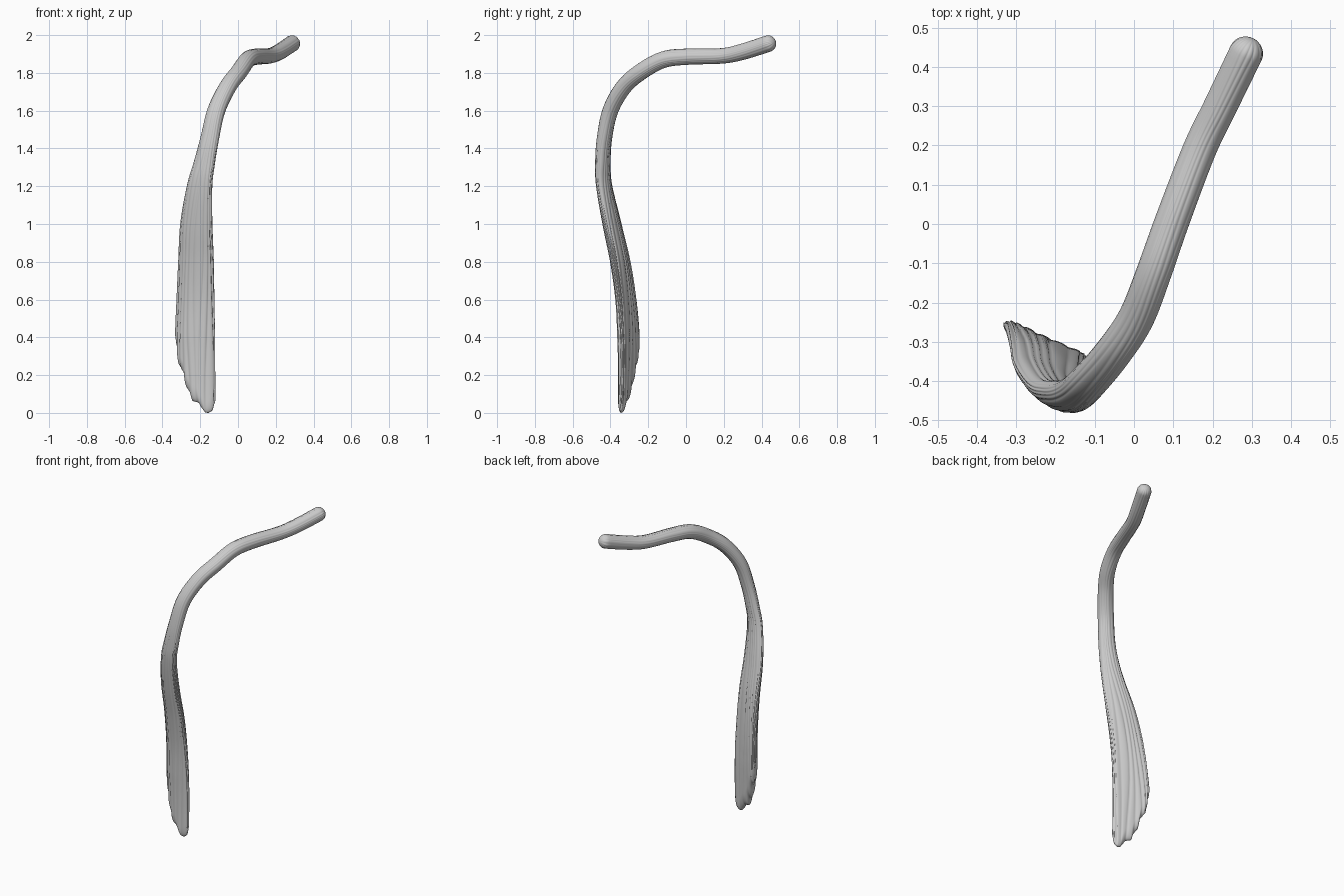
import bpy, bmesh, math
from mathutils import Vector

if "Cube" in bpy.data.objects:
    bpy.data.objects.remove(bpy.data.objects["Cube"])

# Path keys from the round top end to the fanned bottom: x, y, z, half width, half thickness
KEYS = [
    (.285, .435, 1.955, .044, .044), (.220, .30, 1.912, .043, .043),
    (.167, .19, 1.890, .043, .041), (.098, .01, 1.886, .044, .043),
    (.052, -.12, 1.870, .045, .044), (.005, -.24, 1.805, .046, .044),
    (-.055, -.33, 1.725, .047, .043), (-.115, -.40, 1.600, .049, .041),
    (-.150, -.432, 1.45, .052, .038), (-.178, -.440, 1.32, .060, .036),
    (-.202, -.433, 1.2, .072, .034), (-.220, -.390, 1.0, .092, .036),
    (-.222, -.344, .8, .102, .036), (-.225, -.313, .6, .109, .034),
    (-.227, -.298, .4, .116, .034), (-.226, -.296, .2, .116, .030),
    (-.224, -.300, 0, .116, .026)]
KEYS = [Vector(k) for k in KEYS]
K0 = 11                     # key at z = 1, where the fan begins
# Ragged lower edge: position across the fan, height
EDGE = [(-1, .41), (-.87, .32), (-.78, .26), (-.5, .215), (-.4, .15), (-.17, .12),
        (-.08, .08), (.25, .07), (.4, .04), (.55, .007), (.7, 0), (.85, .02), (1, .08)]
WIDE = Vector((.91, -.41, 0)).normalized()
N = 120


def path(k):
    k = min(max(k, 0), len(KEYS) - 1)
    i = min(int(k), len(KEYS) - 2)
    t = k - i
    p0, p1, p2 = KEYS[max(i - 1, 0)], KEYS[i], KEYS[i + 1]
    p3 = KEYS[min(i + 2, len(KEYS) - 1)]
    return .5 * (2 * p1 + (p2 - p0) * t + (2 * p0 - 5 * p1 + 4 * p2 - p3) * t * t
                 + (3 * p1 - p0 - 3 * p2 + p3) * t ** 3)


def edge_height(u):
    for (u0, z0), (u1, z1) in zip(EDGE, EDGE[1:]):
        if u <= u1:
            return z0 + (z1 - z0) * (u - u0) / (u1 - u0)
    return EDGE[-1][1]


def groove(ang, k):
    w = ang + .12 * math.sin(3 * ang + .5 * k) + .06 * math.sin(5 * ang - .8 * k)
    depth = .05 + .11 * min(max((k - 7) / 5, 0), 1)
    return 1 - depth * (1 - abs(math.sin(9 * w))) ** 1.3


def skin_point(k, ang, shrink=1, push=0, thin=1):
    p = path(k)
    tan = (path(k + .05) - path(k - .05)).to_3d().normalized()
    wide = (WIDE - tan * WIDE.dot(tan)).normalized()
    deep = tan.cross(wide).normalized()
    u, v = math.cos(ang), math.sin(ang)
    g = groove(ang, k) * shrink
    if deep.y > 0 and k > 8:
        deep = -deep
        v = -v
    bow = .022 * min(max((k - 10) / 4, 0), 1) * (1 - u * u)
    return (p.to_3d() + wide * (p[3] * u * (1 - (1 - g) * .4 if shrink == 1 else g))
            + deep * (p[4] * v * g * thin + bow) - tan * push)


angles = [2 * math.pi * i / N for i in range(N)]
rings = []
# Rounded upper end
for j in range(1, 8):
    f = j / 8 * math.pi / 2
    rings.append([skin_point(0, a, math.sin(f), .042 * math.cos(f)) for a in angles])
# Stem
for j in range(K0 * 6):
    rings.append([skin_point(j / 6, a) for a in angles])
# Fan: every strand runs to its own end height and thins out there
for j in range(56):
    s = 1 - (1 - j / 55) ** 1.6
    ring = []
    for a in angles:
        kend = K0 + (1 - edge_height(math.cos(a))) / .2
        k = K0 + (kend - K0) * s
        d = min((kend - k) * .2 / .07, 1)
        ring.append(skin_point(k, a, thin=max(math.sqrt(1 - (1 - d) ** 2), .02)))
    rings.append(ring)

bm = bmesh.new()
vs = [[bm.verts.new(p) for p in r] for r in rings]
for r0, r1 in zip(vs, vs[1:]):
    for i in range(N):
        n = (i + 1) % N
        bm.faces.new((r0[i], r0[n], r1[n], r1[i]))
# Close both ends
top = bm.verts.new(skin_point(0, 0, 0, .042))
for i in range(N):
    bm.faces.new((top, vs[0][(i + 1) % N], vs[0][i]))
last = vs[-1]
for i in range(N // 2):
    quad = [last[i], last[i + 1], last[(N - i - 1) % N], last[(N - i) % N]]
    bm.faces.new(list(dict.fromkeys(quad)))
# Stand on z = 0
low = min(v.co.z for v in bm.verts)
for v in bm.verts:
    v.co.z -= low * max(0, 1 - v.co.z)
bmesh.ops.recalc_face_normals(bm, faces=bm.faces)
for f in bm.faces:
    f.smooth = True
me = bpy.data.meshes.new("fibrous_stem")
bm.to_mesh(me)
bm.free()
ob = bpy.data.objects.new("fibrous_stem", me)
bpy.context.collection.objects.link(ob)
